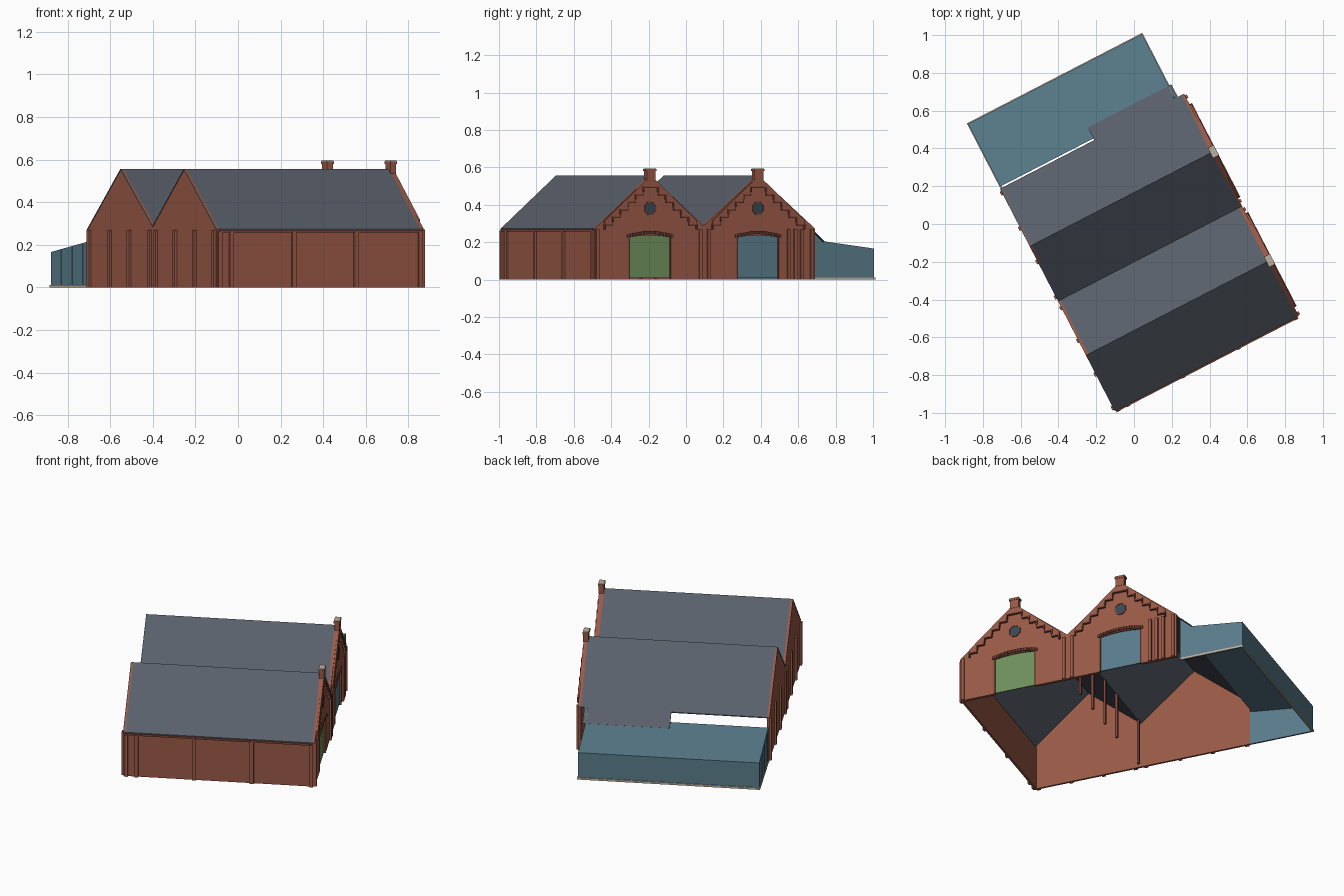
import bpy, bmesh, math
from mathutils import Matrix

if "Cube" in bpy.data.objects:
    bpy.data.objects.remove(bpy.data.objects["Cube"])

# building frame: u along the ridges, v across the gables, turned on the site
FRAME = Matrix.Translation((-0.10, -0.99, 0)) @ Matrix.Rotation(math.radians(27.3), 4, 'Z')
L = 1.095                       # length of hall
RIDGES, HALF = (0.333, 0.982), 0.325
PEAK, EAVE, VALLEY, END = 0.557, 0.273, 0.288, 1.325
DOOR_HALF, DOOR_H = 0.13, 0.225


def mat(name, r, g, b):
    m = bpy.data.materials.new(name)
    m.diffuse_color = (r, g, b, 1)
    m.use_nodes = True
    m.node_tree.nodes["Principled BSDF"].inputs["Base Color"].default_value = m.diffuse_color
    return m


BRICK = mat("brick", 0.32, 0.10, 0.062)
DARK = mat("dark_brick", 0.20, 0.06, 0.04)
SLATE = mat("slate", 0.10, 0.115, 0.145)
BLUE = mat("blue_cladding", 0.10, 0.20, 0.255)
GREEN = mat("green_door", 0.16, 0.28, 0.11)
GLASS = mat("dark_glass", 0.04, 0.065, 0.09)
STONE = mat("stone", 0.50, 0.44, 0.34)


def prisms(name, items, material):
    """Each item: (v,z) profile stretched from u0 to u1; all joined in one object."""
    bm = bmesh.new()
    for profile, u0, u1 in items:
        f = bm.faces.new([bm.verts.new((u0, v, z)) for v, z in profile])
        ext = bmesh.ops.extrude_face_region(bm, geom=[f], use_keep_orig=True)
        moved = [g for g in ext['geom'] if isinstance(g, bmesh.types.BMVert)]
        bmesh.ops.translate(bm, verts=moved, vec=(u1 - u0, 0, 0))
    bmesh.ops.recalc_face_normals(bm, faces=bm.faces)
    me = bpy.data.meshes.new(name)
    bm.to_mesh(me)
    bm.free()
    me.materials.append(material)
    ob = bpy.data.objects.new(name, me)
    ob.matrix_world = FRAME
    bpy.context.collection.objects.link(ob)
    return ob


def box(u0, u1, v0, v1, z0, z1):
    return ([(v0, z0), (v1, z0), (v1, z1), (v0, z1)], u0, u1)


def slope(d):
    return PEAK - (PEAK - EAVE) * abs(d) / HALF


TOP = [(END, EAVE), (RIDGES[1], PEAK), (0.655, VALLEY), (RIDGES[0], PEAK), (0, EAVE)]


def sheet(points, t=0.005):
    return points + [(v, z - t) for v, z in reversed(points)]


# rear gable wall, filled in up to the roof
prisms("rear_gable_wall", [([(0, 0), (END, 0)] + TOP, 0, 0.012)], BRICK)

# door wall with two arched openings
outline = [(0, 0)]
for r in RIDGES:
    outline.append((r - DOOR_HALF, 0))
    for i in range(9):
        t = i / 4 - 1
        outline.append((r + t * DOOR_HALF, DOOR_H + 0.012 * (1 - t * t)))
    outline.append((r + DOOR_HALF, 0))
outline += [(END, 0)] + TOP
prisms("door_gable_wall", [(outline, L - 0.018, L)], BRICK)

# long side wall with cornice
prisms("side_wall", [box(0, L, 0, 0.012, 0, EAVE - 0.003)], BRICK)
prisms("side_cornice", [box(0.01, L - 0.01, -0.008, 0, 0.258, 0.27)], DARK)

# pilasters on three brick sides
pil = [box(u - 0.011, u + 0.011, -0.011, 0, 0, 0.262) for u in (0.015, 0.075, 0.405, 0.735, 1.075)]
pil += [box(-0.011, 0, v - 0.011, v + 0.011, 0, 0.27)
        for v in (0.02, 0.22, 0.42, 0.615, 0.68, 0.89, 1.09, 1.30)]
pil += [box(L, L + 0.01, v - 0.009, v + 0.009, 0, 0.272)
        for v in (0.015, 0.635, 0.685, 1.165, 1.205, 1.245, 1.305)]
prisms("pilasters", pil, BRICK)

# slate roof, with a lower skirt over part of the extension
prisms("main_roof", [(sheet(TOP), -0.002, L - 0.012)], SLATE)
prisms("roof_skirt", [(sheet([(1.40, 0.206), (END, EAVE)]), 0.56, 1.058)], SLATE)

# stepped brickwork, bricks around windows, arches, doors and chimneys of both gables
steps, corbels, arch, ring, glass, stacks, caps, jambs = ([] for _ in range(8))
W = 0.046
for k, r in enumerate(RIDGES):
    for s in (-1, 1):
        for i in range(6):
            d0, d1 = i * W, (i + 1) * W
            zb = slope(d1) - 0.018
            steps.append(([(r + s * d0, slope(d0)), (r + s * d1, slope(d1)),
                           (r + s * d1, zb), (r + s * d0, zb)], L, L + 0.010))
            corbels.append(box(L, L + 0.014, r + s * d0, r + s * (d1 + 0.004), zb - 0.009, zb))
            corbels.append(box(L, L + 0.014, r + s * (d1 - 0.004), r + s * (d1 + 0.004),
                               zb - 0.03, zb))
        jambs.append(box(L - 0.012, L + 0.002, r + s * DOOR_HALF, r + s * (DOOR_HALF - 0.008),
                         0, DOOR_H))
    # arch bricks
    for i in range(17):
        t = i / 8 - 1
        v, z = r + t * 0.132, 0.232 + 0.018 * (1 - t * t)
        arch.append(box(L, L + 0.008, v - 0.006, v + 0.006, z - 0.007, z + 0.010))
    # octagonal window
    octo = [(math.cos(math.radians(22.5 + 45 * i)), math.sin(math.radians(22.5 + 45 * i)))
            for i in range(8)]
    glass.append(([(r + 0.032 * c, 0.382 + 0.033 * s) for c, s in octo], L - 0.002, L + 0.003))
    for (c, s), (c2, s2) in zip(octo, octo[1:] + octo[:1]):
        ring.append(([(r + 0.032 * c, 0.382 + 0.033 * s), (r + 0.037 * c, 0.382 + 0.038 * s),
                      (r + 0.037 * c2, 0.382 + 0.038 * s2), (r + 0.032 * c2, 0.382 + 0.033 * s2)],
                     L, L + 0.006))
    # chimney
    stacks.append(box(L - 0.018, L + 0.012, r - 0.026, r + 0.026, 0.53, 0.58))
    stacks.append(box(L - 0.021, L + 0.015, r - 0.031, r + 0.031, 0.58, 0.592))
    caps.append(box(L - 0.019, L + 0.013, r - 0.029, r + 0.029, 0.592, 0.595))
    # door leaf
    prisms(("green_door", "blue_door")[k],
           [box(L - 0.014, L - 0.008, r - DOOR_HALF, r + DOOR_HALF, 0.008, DOOR_H + 0.012)],
           (GREEN, BLUE)[k])
prisms("gable_steps", steps, BRICK)
prisms("step_corbels", corbels, DARK)
prisms("door_arches", arch, DARK)
prisms("door_jambs", jambs, DARK)
prisms("window_rings", ring, DARK)
prisms("round_windows", glass, GLASS)
prisms("chimneys", stacks, BRICK)
prisms("chimney_caps", caps, STONE)

# columns inside, along the valley
prisms("valley_columns", [box(u - 0.007, u + 0.007, 0.648, 0.662, 0, 0.284)
                          for u in (0.05, 0.37, 0.54, 0.72, 0.9)], DARK)

# lean-to extension: roof, back wall, two end walls, plinth and battens
E0, E1, B = 0.005, 1.042, 1.708
prisms("extension_roof", [(sheet([(B, 0.166), (1.335, 0.214)]), E0, E1)], BLUE)
prisms("extension_back_wall", [box(E0, E1, B - 0.006, B, 0, 0.164)], BLUE)
prisms("extension_end_walls",
       [([(1.325, 0), (B, 0), (B, 0.166), (1.40, 0.205), (1.335, 0.27), (1.325, 0.27)],
         E1 - 0.006, E1),
        ([(1.325, 0), (B, 0), (B, 0.166), (1.325, 0.214)], E0, E0 + 0.006)], BLUE)
prisms("extension_plinth", [box(E0 - 0.004, E1 + 0.004, B, B + 0.005, 0, 0.012),
                            box(E1, E1 + 0.004, 1.33, B, 0, 0.012),
                            box(E0 - 0.004, E0, 1.33, B, 0, 0.012)], STONE)
prisms("extension_battens", [box(E0 - 0.003, E0, v - 0.003, v + 0.003, 0.012, 0.38 - 0.128 * v)
                             for v in (1.38, 1.49, 1.60)], BLUE)
